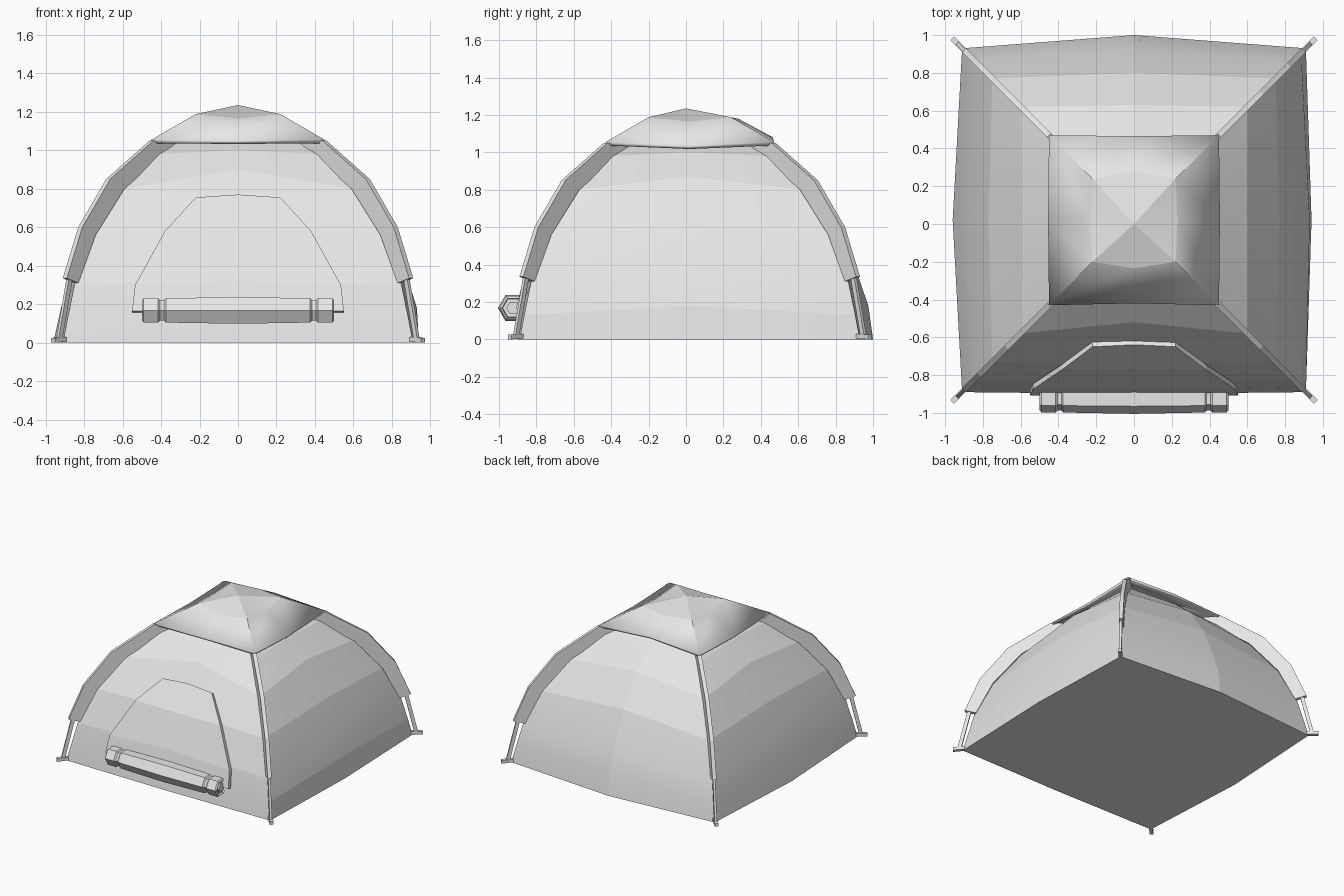
import bpy, bmesh, math
from mathutils import Vector, Matrix

cube = bpy.data.objects.get("Cube")
if cube:
    bpy.data.objects.remove(cube, do_unlink=True)

CY = 0.02  # tent centre along y

fabric = bpy.data.materials.new("grey_fabric")
fabric.use_nodes = True
grey = (0.8, 0.8, 0.8, 1)
fabric.diffuse_color = grey
fabric.node_tree.nodes["Principled BSDF"].inputs["Base Color"].default_value = grey


def make(name, bm, thickness=0, smooth=None):
    bmesh.ops.recalc_face_normals(bm, faces=bm.faces)
    mesh = bpy.data.meshes.new(name)
    bm.to_mesh(mesh)
    bm.free()
    mesh.materials.append(fabric)
    ob = bpy.data.objects.new(name, mesh)
    bpy.context.collection.objects.link(ob)
    if thickness:
        mod = ob.modifiers.new("thickness", "SOLIDIFY")
        mod.thickness = thickness
        mod.offset = -1
    if smooth:
        bpy.ops.object.select_all(action="DESELECT")
        ob.select_set(True)
        bpy.context.view_layer.objects.active = ob
        bpy.ops.object.shade_smooth_by_angle(angle=math.radians(smooth))
    return ob


def loft(bm, rings, closed=True):
    rows = [[bm.verts.new(p) for p in r] for r in rings]
    for a, b in zip(rows, rows[1:]):
        n = len(a)
        for i in range(n if closed else n - 1):
            j = (i + 1) % n
            bm.faces.new((a[i], a[j], b[j], b[i]))
    return rows


def ring(corner, front, right, back, left):
    """Eight-point ring: four corners and four side middles, each (distance, height)."""
    d, z = corner
    return [(-d, CY - d, z), (0, CY - front[0], front[1]),
            (d, CY - d, z), (right[0], CY, right[1]),
            (d, CY + d, z), (0, CY + back[0], back[1]),
            (-d, CY + d, z), (-left[0], CY, left[1])]


# Tent body: corner, front, right, back, left
body = [
    ring((.91, 0), (.92, 0), (.94, 0), (.98, 0), (.96, 0)),
    ring((.885, .13), (.9, .16), (.93, .18), (.955, .18), (.92, .18)),
    ring((.85, .3), (.86, .32), (.88, .34), (.9, .34), (.87, .34)),
    ring((.75, .56), (.76, .58), (.77, .6), (.78, .62), (.77, .6)),
    ring((.6, .8), (.54, .9), (.6, .87), (.61, .86), (.6, .87)),
    ring((.43, .98), (.41, 1.0), (.43, 1.0), (.44, 1.0), (.43, 1.0)),
    ring((.33, 1.04), (.32, 1.05), (.32, 1.05), (.32, 1.06), (.32, 1.05)),
]
bm = bmesh.new()
rows = loft(bm, body)
bm.faces.new(rows[0])
bm.faces.new(rows[-1])
make("tent_body", bm, smooth=8)

# Roof cap with a thin hem
bm = bmesh.new()
eave = ring((.45, 1.055), (.44, 1.05), (.455, 1.035), (.445, 1.08), (.455, 1.04))
crown = ring((.22, 1.188), (.255, 1.165), (.23, 1.165), (.26, 1.18), (.23, 1.175))
rows = loft(bm, [eave, crown])
apex = bm.verts.new((0, 0, 1.235))
for i in range(8):
    bm.faces.new((rows[1][i], rows[1][(i + 1) % 8], apex))
make("roof_cap", bm, thickness=0.02, smooth=12)

# Door panel following the front wall
wall = [(r[1][2], r[1][1]) for r in body]


def wall_y(z):
    for (z0, y0), (z1, y1) in zip(wall, wall[1:]):
        if z <= z1:
            return y0 + (y1 - y0) * (z - z0) / (z1 - z0)


bm = bmesh.new()
outline = [(.55, .165, .165), (.535, .3, .32), (.38, .58, .58), (.22, .755, .77)]
loft(bm, [[(x, wall_y(z) - .03, z) for x, z in ((-w, zs), (0, zm), (w, zs))]
          for w, zs, zm in outline], closed=False)
make("door_panel", bm, thickness=0.03)

# Rolled door flap: hexagonal roll with strapped, recessed ends
bm = bmesh.new()
half = [(.5, .035), (.485, .035), (.485, .055), (.5, .06), (.49, .073), (.415, .073),
        (.405, .062), (.385, .062), (.375, .073)]
profile = [(-x, r) for x, r in half] + [(0, .08)] + [(x, r) for x, r in reversed(half)]
hexagon = [math.radians(60 * k) for k in range(6)]
rows = loft(bm, [[(x, -.925 + r * math.cos(a), .168 + r * math.sin(a)) for a in hexagon]
                 for x, r in profile])
bm.faces.new(rows[0])
bm.faces.new(rows[-1])
make("rolled_flap", bm)

# Corner parts: pole sleeve, pole and foot
outer = [(.9, .335), (.82, .6), (.675, .85), (.45, 1.05)]
inner = [(.84, .31), (.75, .56), (.6, .8), (.33, 1.04)]
corners = {"front_left": (1, -1), "front_right": (-1, -1),
           "back_left": (1, 1), "back_right": (-1, 1)}

for label, (sx, sy) in corners.items():
    side = Vector((-sy, sx, 0)).normalized()

    def at(d, z, offset=0.0):
        return Vector((sx * d, CY + sy * d, z)) + side * offset

    def beam(name, sections, width):
        bm = bmesh.new()
        rows = loft(bm, [[at(*a, -width), at(*a, width), at(*b, width), at(*b, -width)]
                         for a, b in sections])
        bm.faces.new(rows[0])
        bm.faces.new(rows[-1])
        make(name + "_" + label, bm)

    beam("sleeve", list(zip(outer, inner)), .015)
    beam("pole", [((.94, .01), (.92, .01)), ((.885, .335), (.865, .335))], .009)
    beam("foot", [((.9, .03), (.9, .005)), ((.962, .025), (.962, 0))], .014)
